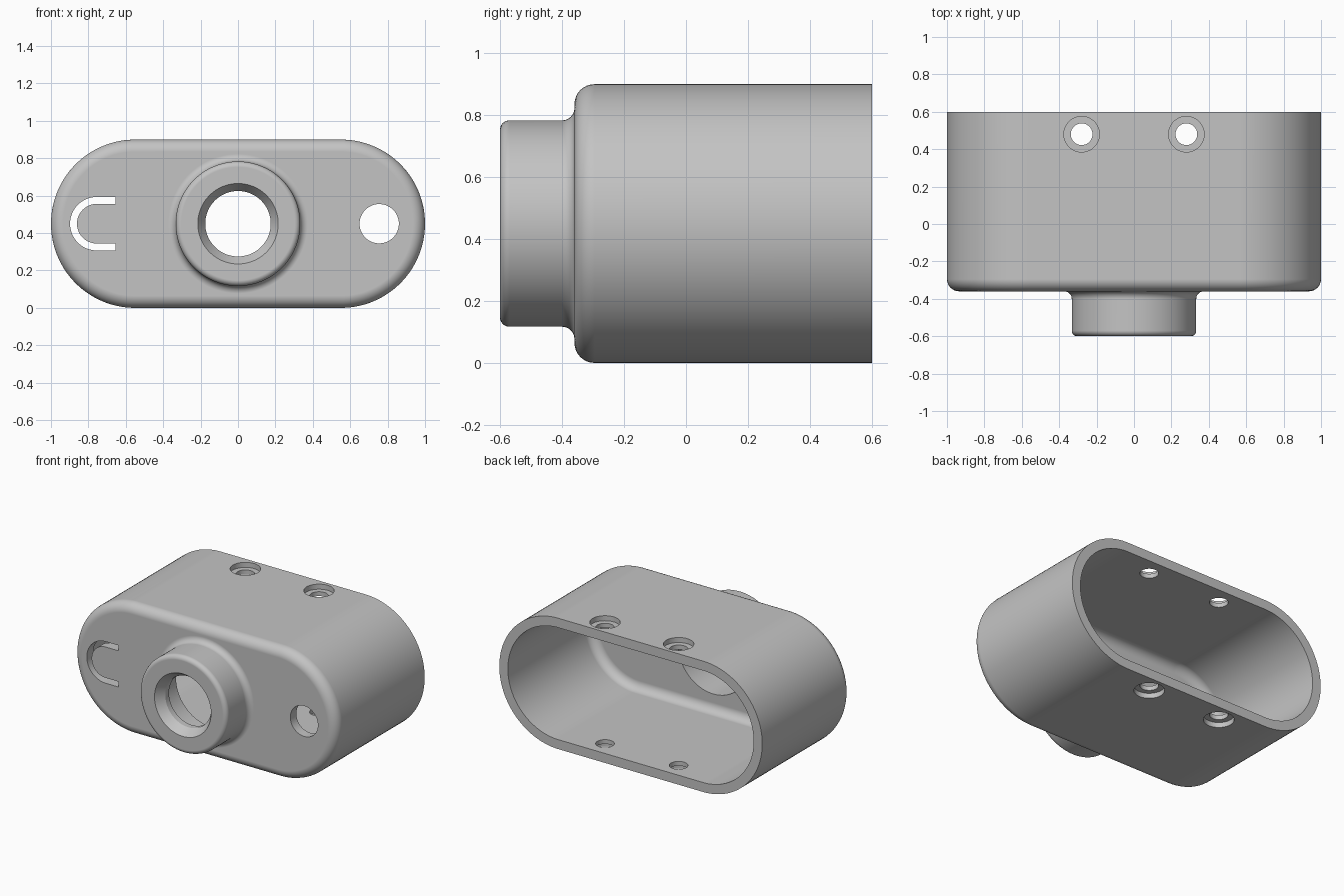
import bpy, bmesh
from math import pi, cos, sin, copysign, radians

cube = bpy.data.objects.get("Cube")
if cube:
    bpy.data.objects.remove(cube, do_unlink=True)

SEGS = 96
MID = 0.45       # height of the centre line
WALL = 0.065
FRONT, BACK = -0.36, 0.6

grey = bpy.data.materials.new("grey plastic")
grey.use_nodes = True
grey.diffuse_color = (0.55, 0.55, 0.55, 1)
grey.node_tree.nodes["Principled BSDF"].inputs["Base Color"].default_value = grey.diffuse_color


def finish(name, bm):
    bmesh.ops.recalc_face_normals(bm, faces=bm.faces)
    mesh = bpy.data.meshes.new(name)
    bm.to_mesh(mesh)
    bm.free()
    mesh.materials.append(grey)
    obj = bpy.data.objects.new(name, mesh)
    bpy.context.collection.objects.link(obj)
    return obj


def loft(name, profile, half=0.0, centre=(0, MID), axis="y"):
    """Closed solid through rounded rings (position, radius); half stretches them along x."""
    bm = bmesh.new()
    rings = []
    for t, r in profile:
        ring = []
        for k in range(SEGS):
            a = 2 * pi * (k + 0.5) / SEGS
            u = centre[0] + r * cos(a) + copysign(half, cos(a))
            v = centre[1] + r * sin(a)
            ring.append(bm.verts.new((u, t, v) if axis == "y" else (u, v, t)))
        rings.append(ring)
    for a, b in zip(rings, rings[1:]):
        for k in range(SEGS):
            j = (k + 1) % SEGS
            bm.faces.new((a[k], a[j], b[j], b[k]))
    bm.faces.new(rings[0])
    bm.faces.new(rings[-1])
    return finish(name, bm)


def arc(t, r, radius, start, end, steps=8):
    """Quarter-round points in (position, radius) space."""
    angles = [radians(start + (end - start) * i / steps) for i in range(steps + 1)]
    return [(t + radius * cos(a), r + radius * sin(a)) for a in angles]


def combine(target, tool, operation):
    mod = target.modifiers.new(operation.lower(), "BOOLEAN")
    mod.operation = operation
    mod.solver = "EXACT"
    mod.object = tool
    bpy.context.view_layer.objects.active = target
    bpy.ops.object.modifier_apply(modifier=mod.name)
    bpy.data.objects.remove(tool, do_unlink=True)


# Hollow capsule-shaped shell, open at the back, rounded inside and out
edge, inner_edge = 0.065, 0.06
inner = MID - WALL
shell = arc(FRONT + edge, MID - edge, edge, 180, 90)
shell += [(BACK, MID), (BACK, inner)]
shell += arc(FRONT + WALL + inner_edge, inner - inner_edge, inner_edge, 90, 180)
housing = loft("housing", shell, half=0.55)

# Round front collar with a flared base
collar_r, lip, flare = 0.333, 0.03, 0.04
collar = arc(-0.6 + lip, collar_r - lip, lip, 180, 90)
collar += arc(FRONT - flare, collar_r + flare, flare, -90, 0)
collar.append((FRONT + 0.03, collar_r + flare))
combine(housing, loft("collar", collar), "UNION")

# Collar bore: tapered mouth, narrow lip, wide inside
bore = [(-0.63, 0.235), (-0.54, 0.175), (-0.50, 0.175), (-0.50, 0.265), (-0.2, 0.265)]
combine(housing, loft("bore_cutter", bore), "DIFFERENCE")

# Round hole in the front wall
hole = [(-0.5, 0.105), (-0.2, 0.105)]
combine(housing, loft("front_hole_cutter", hole, centre=(0.755, MID)), "DIFFERENCE")

# U-shaped slot in the front wall
bm = bmesh.new()
path = []
for r, turn in ((0.143, 1), (0.106, -1)):
    side = [(-0.655, MID + r)]
    for i in range(33):
        a = pi / 2 + pi * i / 32
        side.append((-0.755 + r * cos(a), MID + r * sin(a)))
    side.append((-0.655, MID - r))
    path += side[::turn]
face = bm.faces.new([bm.verts.new((x, -0.5, z)) for x, z in path])
moved = bmesh.ops.extrude_face_region(bm, geom=[face])["geom"]
bmesh.ops.translate(bm, vec=(0, 0.3, 0),
                    verts=[g for g in moved if isinstance(g, bmesh.types.BMVert)])
combine(housing, finish("slot_cutter", bm), "DIFFERENCE")

# Counterbored screw holes through top and bottom
sink, head, shank = 0.035, 0.095, 0.058
top = 2 * MID
screw = [(-0.1, head), (sink, head), (sink, shank),
         (top - sink, shank), (top - sink, head), (top + 0.1, head)]
for x in (-0.28, 0.28):
    combine(housing, loft("screw_cutter", screw, centre=(x, 0.48), axis="z"), "DIFFERENCE")

# Smooth curves, crisp edges, clean flats
bpy.ops.object.select_all(action="DESELECT")
housing.select_set(True)
bpy.context.view_layer.objects.active = housing
bpy.ops.object.shade_smooth_by_angle(angle=radians(30))
weighted = housing.modifiers.new("weighted normals", "WEIGHTED_NORMAL")
weighted.keep_sharp = True
